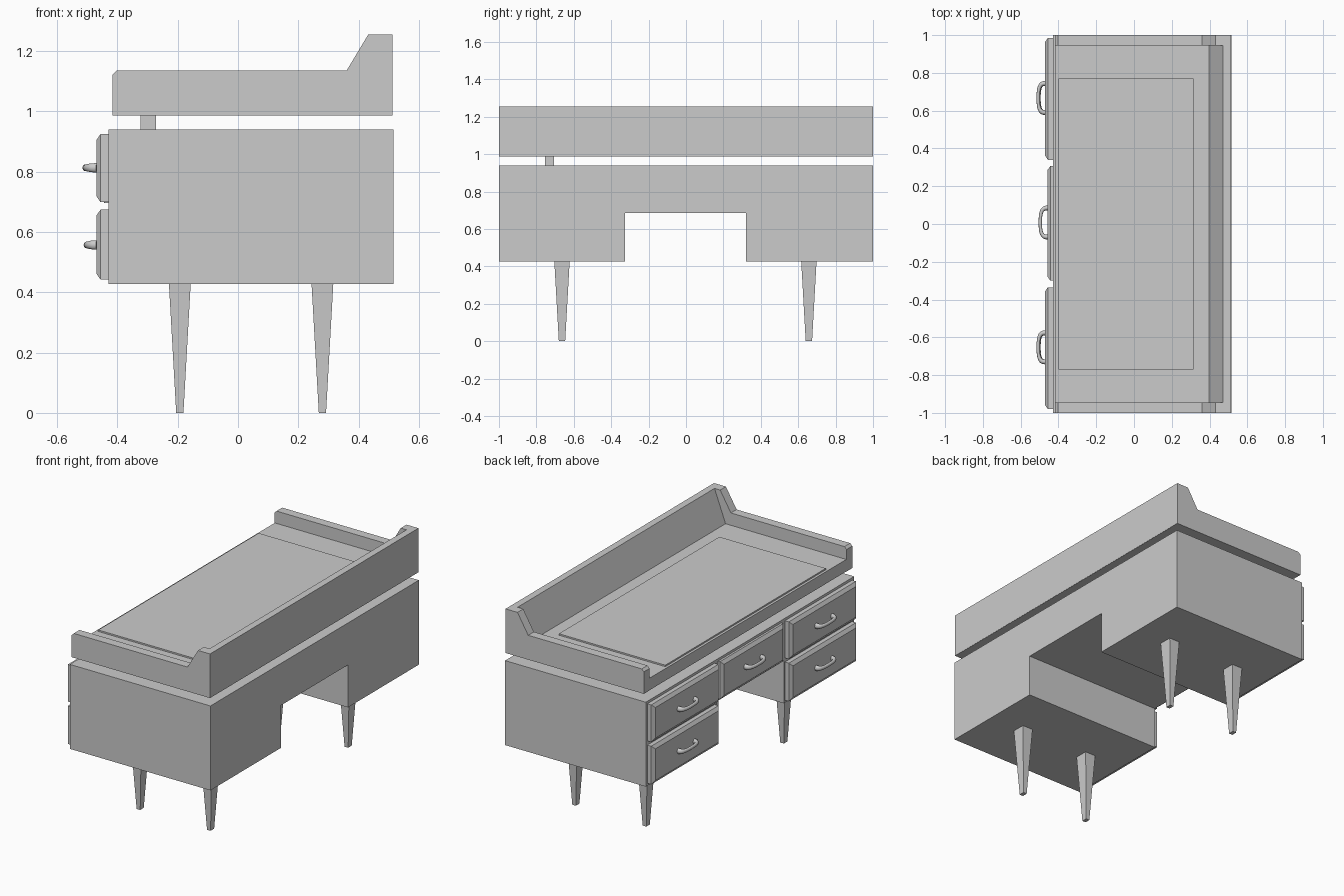
import bpy, bmesh
from math import sin, cos, pi
from mathutils import Vector

if "Cube" in bpy.data.objects:
    bpy.data.objects.remove(bpy.data.objects["Cube"])


def make(name, verts, faces):
    me = bpy.data.meshes.new(name)
    bm = bmesh.new()
    vs = [bm.verts.new(v) for v in verts]
    for f in faces:
        bm.faces.new([vs[i] for i in f])
    bmesh.ops.recalc_face_normals(bm, faces=bm.faces)
    bm.to_mesh(me)
    bm.free()
    ob = bpy.data.objects.new(name, me)
    bpy.context.collection.objects.link(ob)
    return ob


def loft(name, rings):
    """Join equal-length rings of points with quads and cap both ends."""
    n = len(rings[0])
    faces = [(k * n + i, k * n + (i + 1) % n, (k + 1) * n + (i + 1) % n, (k + 1) * n + i)
             for k in range(len(rings) - 1) for i in range(n)]
    last = (len(rings) - 1) * n
    faces += [tuple(range(n)), tuple(range(last, last + n))]
    return make(name, [p for r in rings for p in r], faces)


def extrude_y(name, prof, y0, y1):
    return loft(name, [[(x, y, z) for x, z in prof] for y in (y0, y1)])


def extrude_x(name, prof, x0, x1):
    return loft(name, [[(x, y, z) for y, z in prof] for x in (x0, x1)])


def rect(a0, a1, b0, b1):
    return [(a0, b0), (a1, b0), (a1, b1), (a0, b1)]


# Desk body with knee opening
extrude_x("desk_body", [(-1, 0.427), (-0.325, 0.427), (-0.325, 0.685), (0.32, 0.685),
                        (0.32, 0.427), (1, 0.427), (1, 0.94), (-1, 0.94)], -0.43, 0.515)

# Tapered square legs
for x in (-0.193, 0.28):
    for y in (-0.663, 0.657):
        loft("leg", [[(x + a * w, y + b * d, z) for a, b in rect(-1, 1, -1, 1)]
                     for w, d, z in ((0.012, 0.017, 0), (0.036, 0.041, 0.427))])

# Tray top: floor, side boards, sloped back board, writing pad
extrude_y("tray_floor", rect(-0.415, 0.51, 0.987, 1.06), -0.945, 0.945)
side = [(-0.417, 0.987), (0.512, 0.987), (0.512, 1.255), (0.432, 1.255),
        (0.36, 1.135), (-0.403, 1.135), (-0.417, 1.121)]
for s in (-1, 1):
    extrude_y("tray_side", side, s * 0.945, s * 1.0)
extrude_y("tray_back", [(0.39, 1.05), (0.512, 0.987), (0.512, 1.255), (0.47, 1.255), (0.396, 1.06)],
          -0.945, 0.945)
extrude_y("writing_pad", rect(-0.40, 0.315, 1.05, 1.069), -0.77, 0.77)

# Spacer block between body and tray
extrude_y("spacer", rect(-0.323, -0.272, 0.935, 0.99), -0.755, -0.706)


def drawer(y0, y1, z0, z1, xf):
    # stepped slab with a chamfered front
    rings = []
    for x, i in ((-0.425, 0), (xf + 0.014, 0), (xf + 0.003, 0.016), (xf, 0.02)):
        rings.append([(x, y, z) for y, z in rect(y0 + i, y1 - i, z0 + i, z1 - i)])
    loft("drawer_front", rings)


def handle(yc, zc, xf, reach):
    # D-shaped pull swept along a half arch, thicker at the feet
    rings, n, m = [], 16, 10
    half, depth = 0.077, reach - 0.009

    def path(t):
        c, s = cos(t), sin(t)
        k = 0.7
        return Vector((xf - depth * max(s, 0) ** k, yc + half * (1 if c > 0 else -1) * abs(c) ** k, zc))
    for i in range(n + 1):
        t = pi * i / n
        p = path(t)
        d = path(min(t + 0.05, pi)) - path(max(t - 0.05, 0))
        nrm = Vector((-d.y, d.x, 0)).normalized()
        foot = abs(cos(t)) ** 4
        r, h = 0.009 + 0.004 * foot, 0.011 + 0.005 * foot
        rings.append([p + nrm * r * cos(2 * pi * j / m) + Vector((0, 0, h * sin(2 * pi * j / m)))
                      for j in range(m)])
    ob = loft("drawer_handle", rings)
    bpy.context.view_layer.objects.active = ob
    ob.select_set(True)
    bpy.ops.object.shade_smooth_by_angle(angle=0.8)
    ob.select_set(False)


# Drawers and pulls: two per pedestal, one in the centre
for y0, y1, yc in ((0.34, 0.985, 0.667), (-0.98, -0.335, -0.653)):
    for z0, z1, zc, reach in ((0.699, 0.925, 0.813, 0.046), (0.442, 0.674, 0.557, 0.042)):
        drawer(y0, y1, z0, z1, -0.47)
        handle(yc, zc, -0.47, reach)
drawer(-0.30, 0.307, 0.696, 0.925, -0.457)
handle(0.008, 0.813, -0.457, 0.048)
